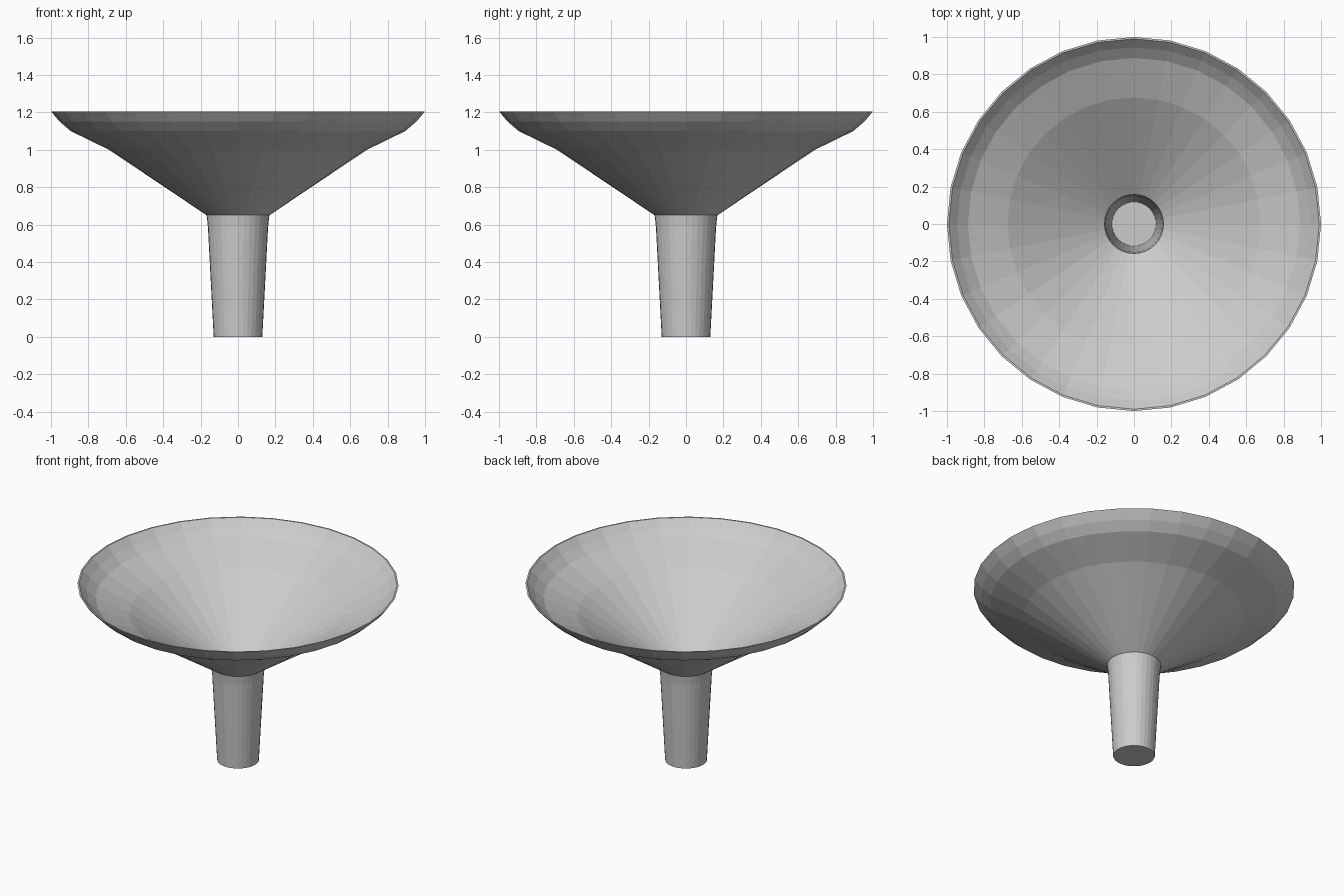
import bpy, bmesh
from math import cos, sin, tau

if "Cube" in bpy.data.objects:
    bpy.data.objects.remove(bpy.data.objects["Cube"])

SIDES = 32


def lathe(name, profile):
    """Revolve (radius, z) points about z; cap both ends to make a solid."""
    bm = bmesh.new()
    rings = [[bm.verts.new((r * cos(tau * i / SIDES), r * sin(tau * i / SIDES), z))
              for i in range(SIDES)] for r, z in profile]
    for a, b in zip(rings, rings[1:]):
        for i in range(SIDES):
            j = (i + 1) % SIDES
            bm.faces.new((a[i], a[j], b[j], b[i]))
    bm.faces.new(rings[0])
    bm.faces.new(rings[-1])
    bmesh.ops.recalc_face_normals(bm, faces=bm.faces)
    mesh = bpy.data.meshes.new(name)
    bm.to_mesh(mesh)
    bm.free()
    obj = bpy.data.objects.new(name, mesh)
    bpy.context.collection.objects.link(obj)
    return obj


# Outer wall from the foot of the spout up to the rim
outer = [(0.13, 0), (0.161, 0.59), (0.168, 0.65), (0.69, 1.0),
         (0.895, 1.1), (0.953, 1.15), (1.0, 1.205)]
# Inner wall from the rim down to the closed spout floor
inner = [(0.99, 1.205), (0.945, 1.156), (0.888, 1.108), (0.677, 1.007),
         (0.158, 0.66), (0.15, 0.59), (0.118, 0.012)]

lathe("funnel", outer + inner)
